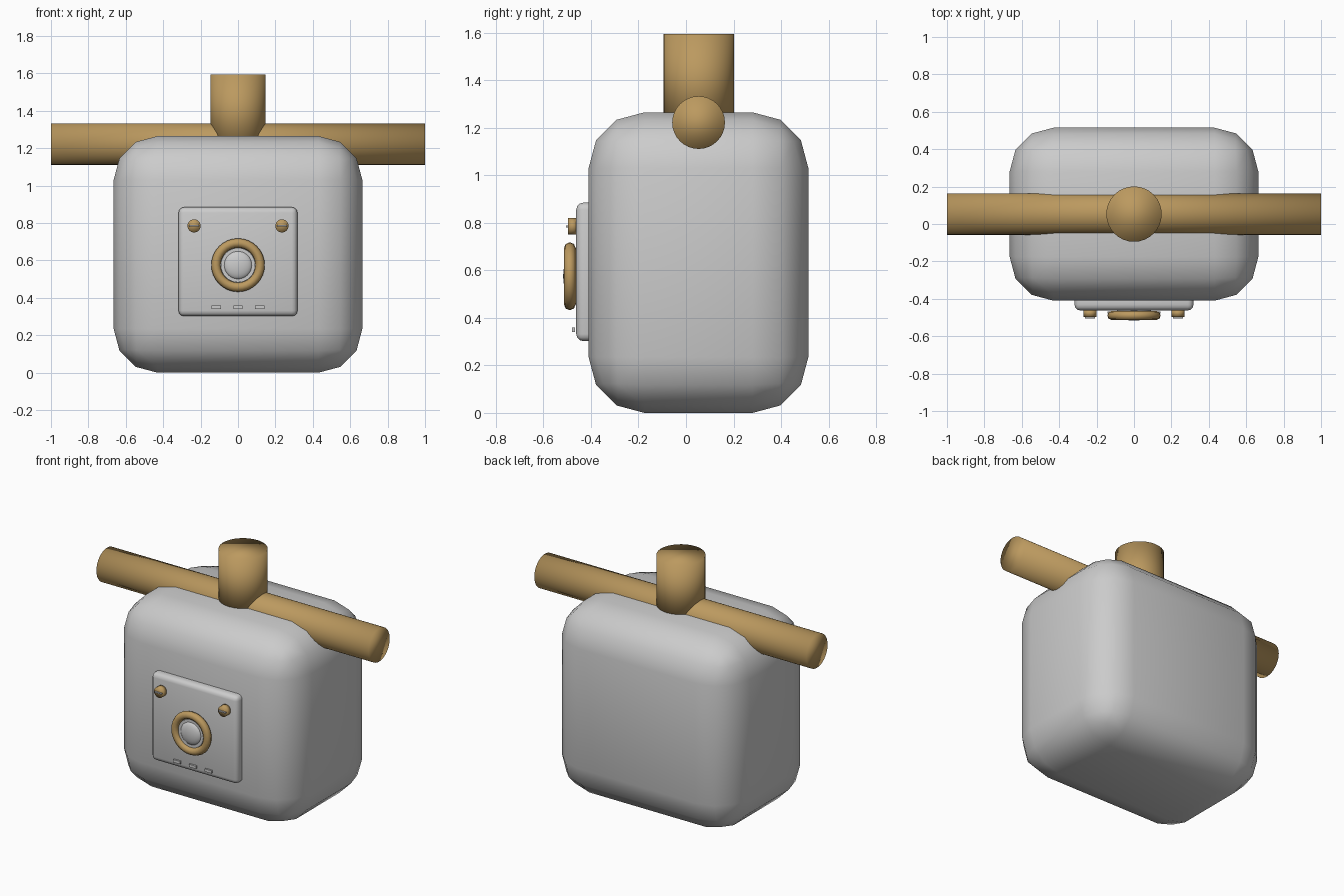
import bpy, math

if "Cube" in bpy.data.objects:
    bpy.data.objects.remove(bpy.data.objects["Cube"])

def material(name, rgb):
    m = bpy.data.materials.new(name)
    m.diffuse_color = (*rgb, 1)
    m.use_nodes = True
    m.node_tree.nodes["Principled BSDF"].inputs["Base Color"].default_value = m.diffuse_color
    return m

GREY = material("light grey", (0.60, 0.60, 0.60))
GOLD = material("brass", (0.50, 0.32, 0.115))
FRONT = (math.pi / 2, 0, 0)

def finish(name, mat, bevel=0, segments=3, sharp=False):
    ob = bpy.context.object
    ob.name = name
    ob.data.materials.append(mat)
    bpy.ops.object.transform_apply(location=False, rotation=True, scale=True)
    if bevel:
        mod = ob.modifiers.new("rounding", 'BEVEL')
        mod.width, mod.segments, mod.limit_method = bevel, segments, 'ANGLE'
    if sharp:
        bpy.ops.object.shade_smooth_by_angle(angle=math.radians(40))
    else:
        bpy.ops.object.shade_smooth()
    return ob

def box(name, lo, hi, mat, **kw):
    bpy.ops.mesh.primitive_cube_add(size=1, location=[(a + b) / 2 for a, b in zip(lo, hi)])
    bpy.context.object.scale = [b - a for a, b in zip(lo, hi)]
    return finish(name, mat, **kw)

def cylinder(name, loc, radius, depth, mat, rot=(0, 0, 0), **kw):
    bpy.ops.mesh.primitive_cylinder_add(vertices=32, radius=radius, depth=depth,
                                        location=loc, rotation=rot)
    return finish(name, mat, **kw)

# Rounded main body
box("body", (-0.665, -0.41, 0), (0.665, 0.515, 1.265), GREY, bevel=0.235)

# Crossbar and upright post
cylinder("crossbar", (0, 0.053, 1.222), 0.111, 2, GOLD, rot=(0, math.pi / 2, 0))
cylinder("post", (0, 0.053, 1.395), 0.148, 0.40, GOLD)

# Front panel
box("front_panel", (-0.318, -0.462, 0.302), (0.318, -0.37, 0.885), GREY, bevel=0.03)

# Dial ring with a domed button inside
bpy.ops.mesh.primitive_torus_add(major_radius=0.118, minor_radius=0.025, major_segments=32,
                                 minor_segments=8, location=(0, -0.489, 0.575), rotation=FRONT)
finish("dial_ring", GOLD)
cylinder("dial_base", (0, -0.475, 0.575), 0.092, 0.04, GREY, rot=FRONT, sharp=True)
bpy.ops.mesh.primitive_uv_sphere_add(segments=32, ring_count=16, radius=0.075,
                                     location=(0, -0.49, 0.575))
bpy.context.object.scale.y = 0.36
finish("dial_button", GREY)

# Screw knobs with raised slots
for side, x in (("left", -0.235), ("right", 0.235)):
    cylinder(side + "_knob", (x, -0.477, 0.785), 0.035, 0.038, GOLD, rot=FRONT)
    box(side + "_knob_slot", (x - 0.026, -0.505, 0.781), (x + 0.026, -0.495, 0.789),
        GREY, sharp=True)

# Row of small indicator tabs
for i, x in enumerate((-0.116, 0, 0.116)):
    box(f"indicator_{i + 1}", (x - 0.025, -0.479, 0.341), (x + 0.025, -0.467, 0.359),
        GREY, sharp=True)
